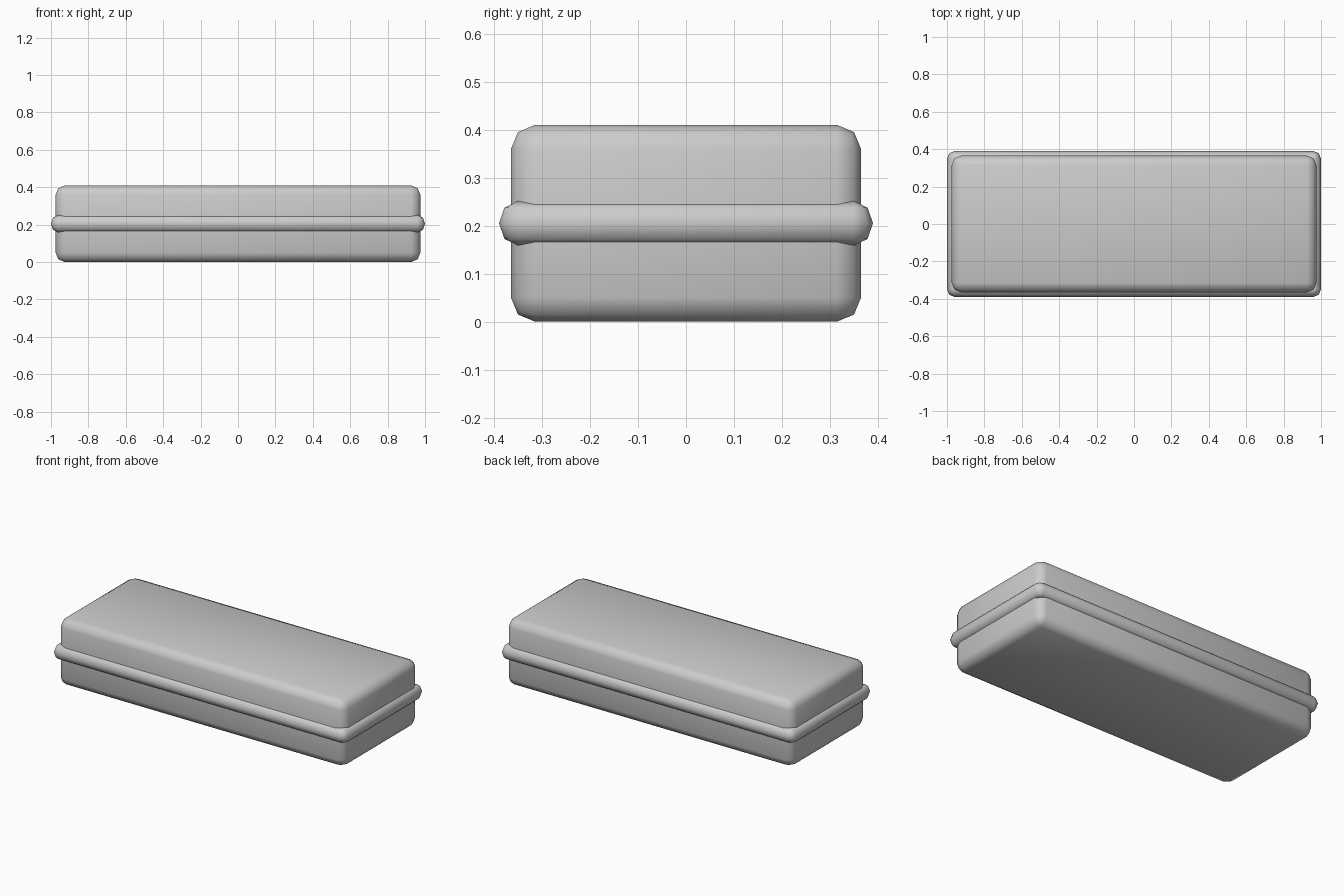
import bpy, bmesh, math

if "Cube" in bpy.data.objects:
    bpy.data.objects.remove(bpy.data.objects["Cube"])

grey = bpy.data.materials.new("plain grey")
grey.diffuse_color = (0.6, 0.6, 0.6, 1)
grey.use_nodes = True
grey.node_tree.nodes["Principled BSDF"].inputs["Base Color"].default_value = grey.diffuse_color

HX, HY, HEIGHT = 0.975, 0.365, 0.41
MID = HEIGHT / 2


def finish(name, bm):
    """Turn a bmesh into a smooth shaded, coloured object."""
    bmesh.ops.recalc_face_normals(bm, faces=bm.faces[:])
    for f in bm.faces:
        f.smooth = True
    mesh = bpy.data.meshes.new(name)
    bm.to_mesh(mesh)
    bm.free()
    mesh.materials.append(grey)
    obj = bpy.data.objects.new(name, mesh)
    bpy.context.collection.objects.link(obj)
    return obj


def rounded_rectangle(hx, hy, radius, segments=2):
    """Points of a rounded rectangle, counter-clockwise."""
    points = []
    for corner, (sx, sy) in enumerate([(1, 1), (-1, 1), (-1, -1), (1, -1)]):
        for i in range(segments + 1):
            a = math.pi / 2 * (corner + i / segments)
            points.append((sx * (hx - radius) + radius * math.cos(a),
                           sy * (hy - radius) + radius * math.sin(a)))
    return points


# case: long box with softly bevelled edges
bm = bmesh.new()
bmesh.ops.create_cube(bm, size=1)
for v in bm.verts:
    v.co = (v.co.x * 2 * HX, v.co.y * 2 * HY, v.co.z * HEIGHT + MID)
case = finish("case", bm)
bevel = case.modifiers.new("rounded edges", 'BEVEL')
bevel.width = 0.05
bevel.segments = 2

# rim: eight-sided tube running round the middle of the case
bm = bmesh.new()
rings = []
for k in range(8):
    a = k * math.pi / 4
    out, up = 0.039 * math.cos(a), 0.046 * math.sin(a)
    outline = rounded_rectangle(0.961 + out, 0.351 + out, max(out, 0) + 0.002)
    rings.append([bm.verts.new((x, y, MID + up)) for x, y in outline])
for k in range(8):
    lower, upper = rings[k], rings[(k + 1) % 8]
    n = len(lower)
    for i in range(n):
        j = (i + 1) % n
        bm.faces.new((lower[i], lower[j], upper[j], upper[i]))
finish("rim", bm)
